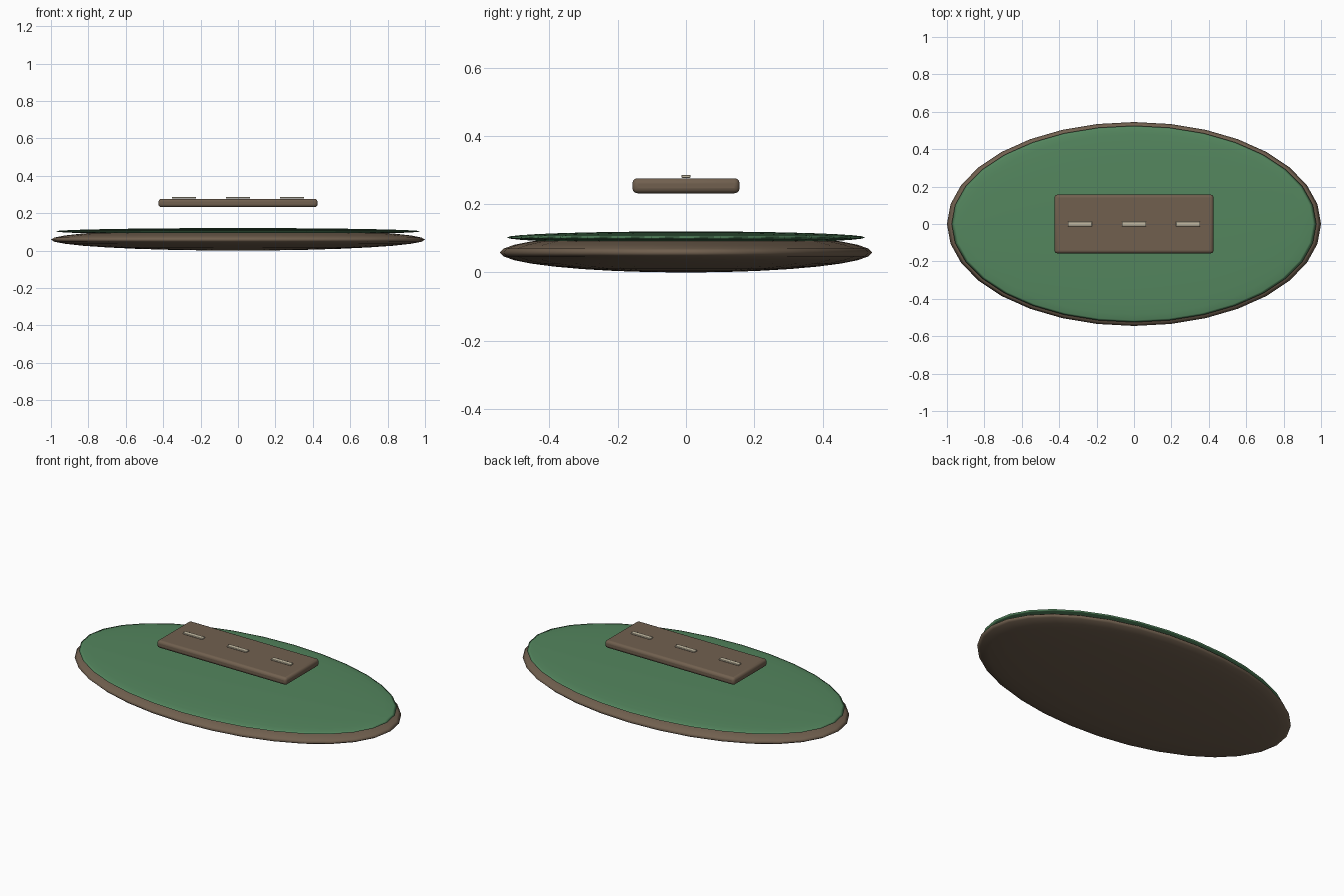
import bpy

if "Cube" in bpy.data.objects:
    bpy.data.objects.remove(bpy.data.objects["Cube"])


def material(name, rgb):
    m = bpy.data.materials.new(name)
    m.diffuse_color = (*rgb, 1.0)
    m.use_nodes = True
    m.node_tree.nodes["Principled BSDF"].inputs["Base Color"].default_value = m.diffuse_color
    return m


BROWN = material("earth brown", (0.165, 0.117, 0.078))
GREEN = material("grass green", (0.088, 0.238, 0.112))
CREAM = material("pale cream", (0.56, 0.50, 0.37))


def finish(obj, name, mat, angle):
    obj.name = name
    obj.data.materials.append(mat)
    bpy.ops.object.transform_apply(location=False, rotation=False, scale=True)
    bpy.ops.object.shade_smooth_by_angle(angle=angle)


def ellipsoid(name, z, semi_axes, mat):
    bpy.ops.mesh.primitive_uv_sphere_add(segments=32, ring_count=16, radius=1, location=(0, 0, z))
    obj = bpy.context.object
    obj.scale = semi_axes
    finish(obj, name, mat, 3.14)


def rounded_box(name, center, size, bevel, segments, mat):
    bpy.ops.mesh.primitive_cube_add(size=1, location=center)
    obj = bpy.context.object
    obj.scale = size
    finish(obj, name, mat, 0.7)
    mod = obj.modifiers.new("rounded edges", 'BEVEL')
    mod.width = bevel
    mod.segments = segments


# Flattened mound with a thin grassy cap
ellipsoid("earth_base", 0.0585, (1.0, 0.545, 0.0585), BROWN)
ellipsoid("grass_cap", 0.1025, (0.975, 0.525, 0.0178), GREEN)

# Floating slab
rounded_box("slab", (0, 0, 0.254), (0.85, 0.314, 0.044), 0.015, 3, BROWN)

# Row of three pale dashes on the slab
for i in (-1, 0, 1):
    rounded_box(f"dash_{i + 2}", (0.289 * i, 0, 0.2813), (0.128, 0.026, 0.0085), 0.002, 2, CREAM)
